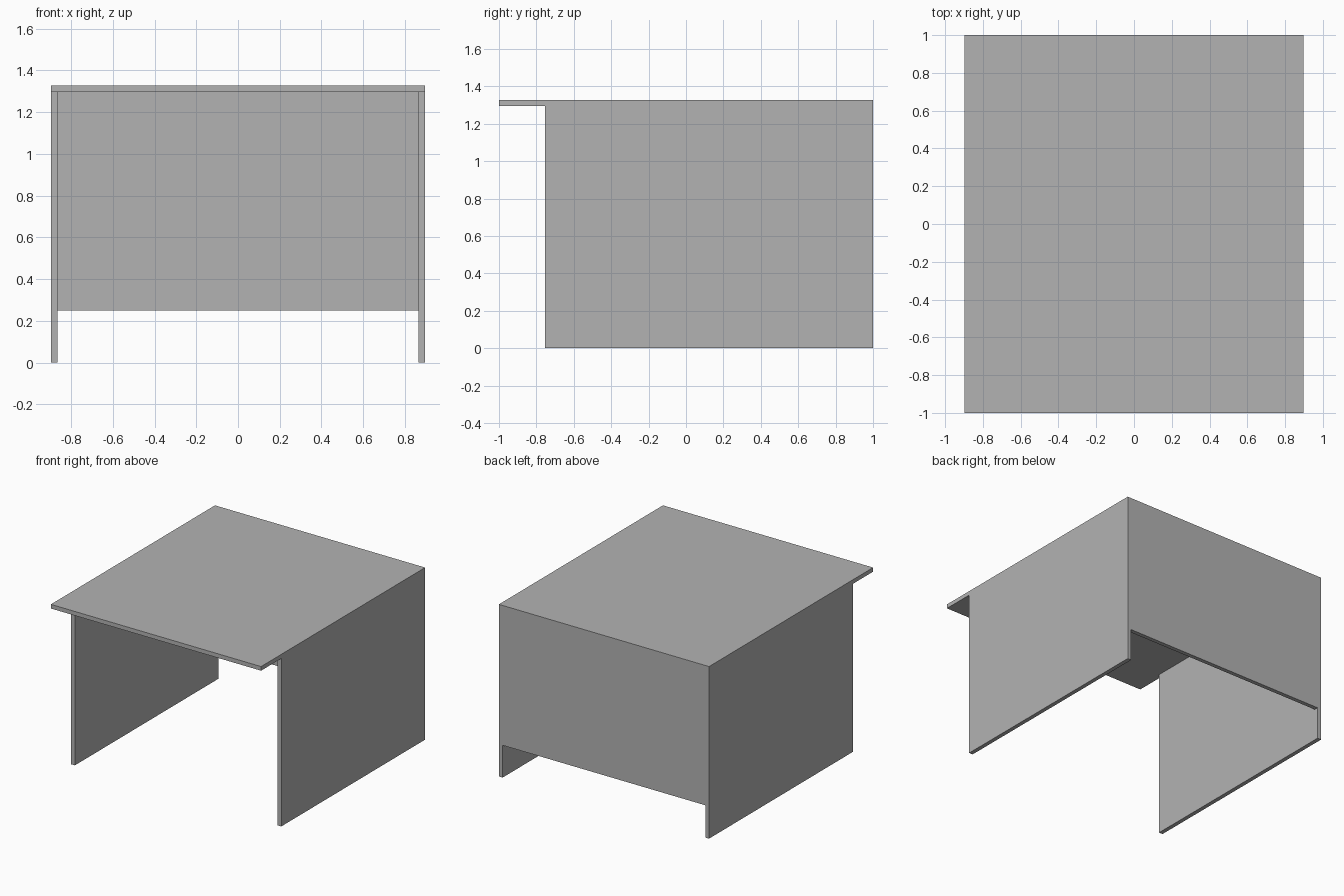
import bpy
from mathutils import Matrix, Vector
import bmesh

cube = bpy.data.objects.get("Cube")
if cube:
    bpy.data.objects.remove(cube, do_unlink=True)

# Single flat grey finish
grey = bpy.data.materials.new("grey board")
grey.use_nodes = True
colour = (0.45, 0.45, 0.45, 1)
grey.diffuse_color = colour
grey.node_tree.nodes["Principled BSDF"].inputs["Base Color"].default_value = colour

# Overall sizes
half_width = 0.897
height = 1.328
board = 0.032
side_front = -0.753
back_bottom = 0.249


def panel(name, low, high):
    """Flat board spanning two opposite corners."""
    low, high = Vector(low), Vector(high)
    bm = bmesh.new()
    bmesh.ops.create_cube(bm, size=1, matrix=Matrix.LocRotScale(None, None, high - low))
    mesh = bpy.data.meshes.new(name)
    bm.to_mesh(mesh)
    bm.free()
    mesh.materials.append(grey)
    obj = bpy.data.objects.new(name, mesh)
    obj.location = (low + high) / 2
    bpy.context.collection.objects.link(obj)
    return obj


inner = half_width - board
underside = height - board

# Table top, overhanging the sides at the front
panel("table_top", (-half_width, -1, underside), (half_width, 1, height))

# Full-height side boards
for name, x in (("left_side", inner), ("right_side", -half_width)):
    panel(name, (x, side_front, 0), (x + board, 1, underside))

# Back board between the sides, raised off the floor
panel("back_panel", (-inner, 1 - board, back_bottom), (inner, 1, underside))
